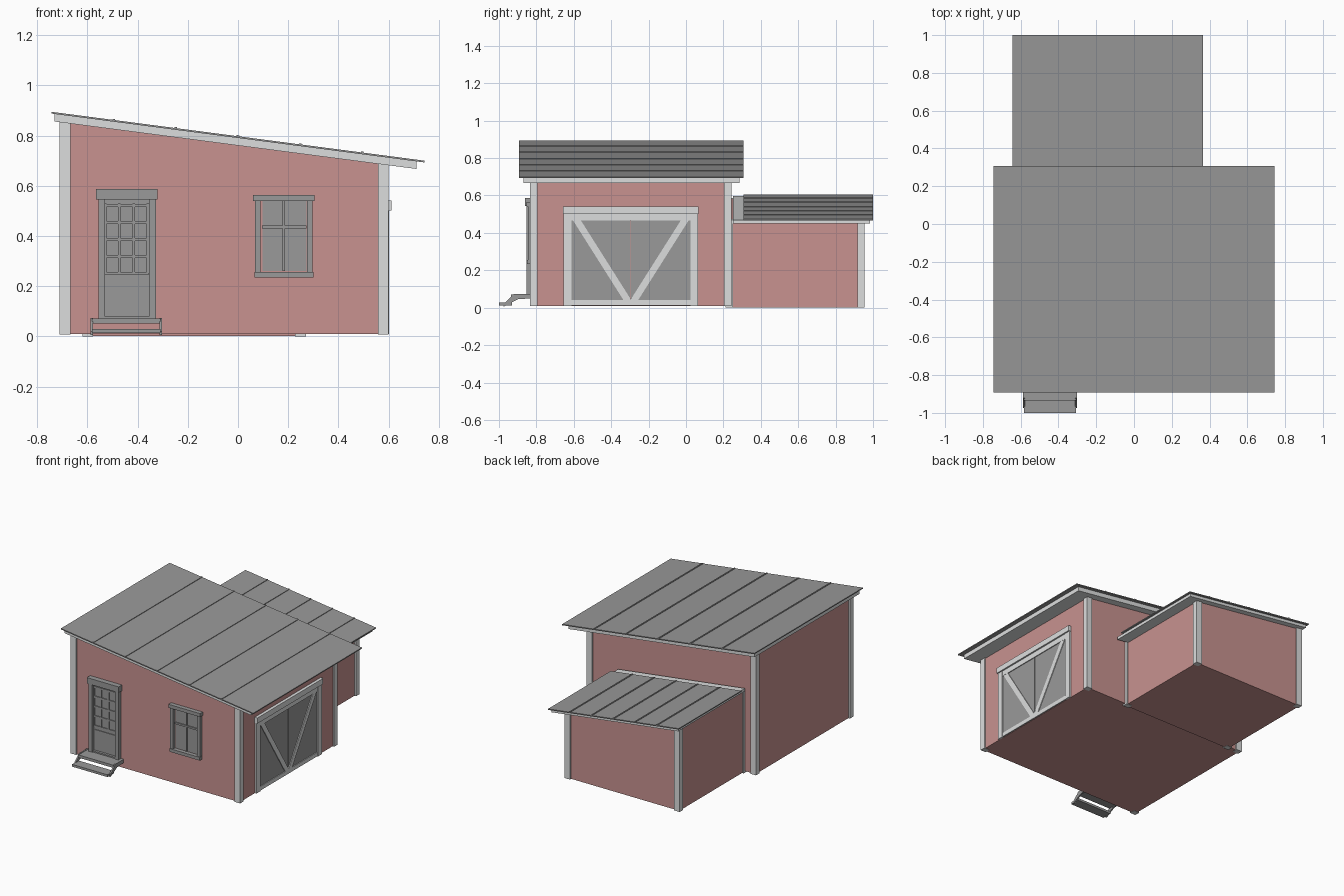
import bpy
import math
from mathutils import Vector

cube = bpy.data.objects.get("Cube")
if cube:
    bpy.data.objects.remove(cube, do_unlink=True)


def material(name, color):
    m = bpy.data.materials.new(name)
    m.use_nodes = True
    m.diffuse_color = (*color, 1)
    m.node_tree.nodes["Principled BSDF"].inputs["Base Color"].default_value = (*color, 1)
    return m


WALL = material("faded red wall", (0.58, 0.29, 0.28))
TRIM = material("white trim", (0.72, 0.73, 0.73))
GREY = material("grey metal and paint", (0.32, 0.32, 0.32))


def prism(name, profile, axis, lo, hi, mat):
    """Extrude a profile along axis 'x' (profile is y, z) or 'y' (profile is x, z)."""
    def place(p, d):
        return (d, p[0], p[1]) if axis == "x" else (p[0], d, p[1])
    n = len(profile)
    verts = [place(p, d) for d in (lo, hi) for p in profile]
    faces = [tuple(range(n)), tuple(range(2 * n - 1, n - 1, -1))]
    faces += [(i, i + n, (i + 1) % n + n, (i + 1) % n) for i in range(n)]
    # Wind the faces outward for either profile direction
    area = sum(a[0] * b[1] - b[0] * a[1] for a, b in zip(profile, profile[1:] + profile[:1]))
    if (area > 0) == (axis == "x"):
        faces = [f[::-1] for f in faces]
    me = bpy.data.meshes.new(name)
    me.from_pydata(verts, [], faces)
    me.materials.append(mat)
    ob = bpy.data.objects.new(name, me)
    bpy.context.scene.collection.objects.link(ob)
    return ob


def box(name, x, y, z, mat):
    return prism(name, [(x[0], z[0]), (x[1], z[0]), (x[1], z[1]), (x[0], z[1])], "y", y[0], y[1], mat)


def sloped(name, x, y, bottom, top, mat):
    """Block whose bottom and top heights are functions of x."""
    prof = [(x[0], bottom(x[0])), (x[1], bottom(x[1])), (x[1], top(x[1])), (x[0], top(x[0]))]
    return prism(name, prof, "y", y[0], y[1], mat)


def shed(label, wx, wy, base, rx, ry, sx, sy, z_mid, depth):
    """Walls, corner posts, eave slab and seamed roof of one lean-to volume."""
    def line(offset):
        return lambda x: z_mid - 0.131 * x - offset
    floor = lambda x: base
    sheet, under = 0.007, 0.007 + depth
    mid = line(0.007 + depth / 2)
    sloped(label + "_walls", wx, wy, floor, mid, WALL)
    # Corner posts stand slightly proud of the walls
    proud, width = 0.01, 0.043
    xs = [(wx[0] - proud, wx[0] - proud + width), (wx[1] + proud - width, wx[1] + proud)]
    ys = [(wy[0] - proud, wy[0] - proud + 0.038), (wy[1] + proud - 0.038, wy[1] + proud)]
    for i, px in enumerate(xs):
        for j, py in enumerate(ys):
            name = f"{label}_{('front', 'back')[j]}_{('right', 'left')[i]}_post"
            sloped(name, px, py, lambda x: base - 0.002, mid, TRIM)
    # Eaves and roof
    sloped(label + "_eaves", sx, sy, line(under), line(sheet), TRIM)
    sloped(label + "_roof", rx, ry, line(sheet), line(0), GREY)
    step = (rx[1] - rx[0]) / 6
    for i in range(1, 6):
        c = rx[0] + i * step
        sloped(f"{label}_roof_seam_{i}", (c - 0.005, c + 0.005), ry, line(0.001), line(-0.004), GREY)


shed("main", (-0.70, 0.59), (-0.823, 0.232), 0.01,
     (-0.743, 0.743), (-0.893, 0.307), (-0.73, 0.71), (-0.87, 0.285), 0.797, 0.03)
shed("annex", (-0.61, 0.26), (0.222, 0.945), 0.002,
     (-0.643, 0.366), (0.307, 1.0), (-0.63, 0.35), (0.25, 0.985), 0.522, 0.02)

FRONT = -0.823


def front(name, x, z, depth, mat=GREY, back=0.0):
    return box(name, x, (FRONT - depth, FRONT - back + 0.003), z, mat)


# Front door: leaf, casing, glazing bars and lower panel
front("door_leaf", (-0.535, -0.35), (0.07, 0.545), 0.008)
for side, x in (("right", -0.556), ("left", -0.354)):
    front(f"door_{side}_jamb", (x, x + 0.027), (0.07, 0.545), 0.03)
front("door_head", (-0.566, -0.32), (0.545, 0.586), 0.037)
front("door_threshold", (-0.545, -0.34), (0.068, 0.08), 0.025)
for i in range(4):
    x = -0.529 + i * 0.0567
    front(f"door_upright_bar_{i}", (x - 0.005, x + 0.005), (0.25, 0.53), 0.014)
for i in range(5):
    z = 0.25 + i * 0.068
    front(f"door_cross_bar_{i}", (-0.53, -0.357), (z - 0.006, z + 0.006), 0.014)
front("door_lower_panel", (-0.523, -0.364), (0.096, 0.226), 0.013)

# Front window: pane, casing and bars
front("window_pane", (0.097, 0.272), (0.26, 0.54), 0.005)
for side, x in (("right", 0.068), ("left", 0.275)):
    front(f"window_{side}_jamb", (x, x + 0.022), (0.25, 0.545), 0.022)
front("window_head", (0.06, 0.304), (0.54, 0.564), 0.03)
front("window_sill", (0.066, 0.3), (0.234, 0.256), 0.028)
front("window_upright_bar", (0.178, 0.188), (0.26, 0.54), 0.012)
front("window_cross_bar", (0.095, 0.272), (0.43, 0.442), 0.013)

# Entrance steps: two treads between sloping stringers
SX = (-0.582, -0.308)
box("upper_tread", SX, (-0.935, FRONT), (0.052, 0.071), GREY)
box("lower_tread", SX, (-1.0, -0.93), (0.013, 0.029), GREY)
stringer = [(-0.975, 0.005), (-0.975, 0.02), (-0.92, 0.074), (-0.895, 0.074),
            (-0.83, 0.074), (-0.83, 0.05), (-0.9, 0.045)]
for side, x in zip(("right", "left"), SX):
    prism(f"{side}_stringer", stringer, "x", x - 0.005, x + 0.005, GREY)

# Barn door on the left wall
SIDE, MID = 0.59, -0.295


def side_box(name, y, z, depth, mat=TRIM):
    return box(name, (SIDE - 0.003, SIDE + depth), y, z, mat)


for s, side in ((-1, "front"), (1, "back")):
    span = lambda a, b: tuple(sorted((MID + s * a, MID + s * b)))
    side_box(f"barn_door_{side}_leaf", span(0.002, 0.32), (0.012, 0.47), 0.004, GREY)
    side_box(f"barn_door_{side}_jamb", span(0.318, 0.36), (0.01, 0.505), 0.012)
    # Diagonal brace from the outer top corner to the centre foot
    top, foot = Vector((MID + s * 0.287, 0.465)), Vector((MID + s * 0.018, 0.04))
    half = Vector((0.021, 0))
    brace = [tuple(p) for p in (foot - half, foot + half, top + half, top - half)]
    prism(f"barn_door_{side}_brace", brace, "x", SIDE, SIDE + 0.009, TRIM)
side_box("barn_door_top_rail", (-0.62, 0.03), (0.465, 0.505), 0.01)
side_box("barn_door_bottom_rail", (-0.62, 0.03), (0.012, 0.04), 0.009)
side_box("barn_door_head", (-0.658, 0.068), (0.502, 0.541), 0.021)
